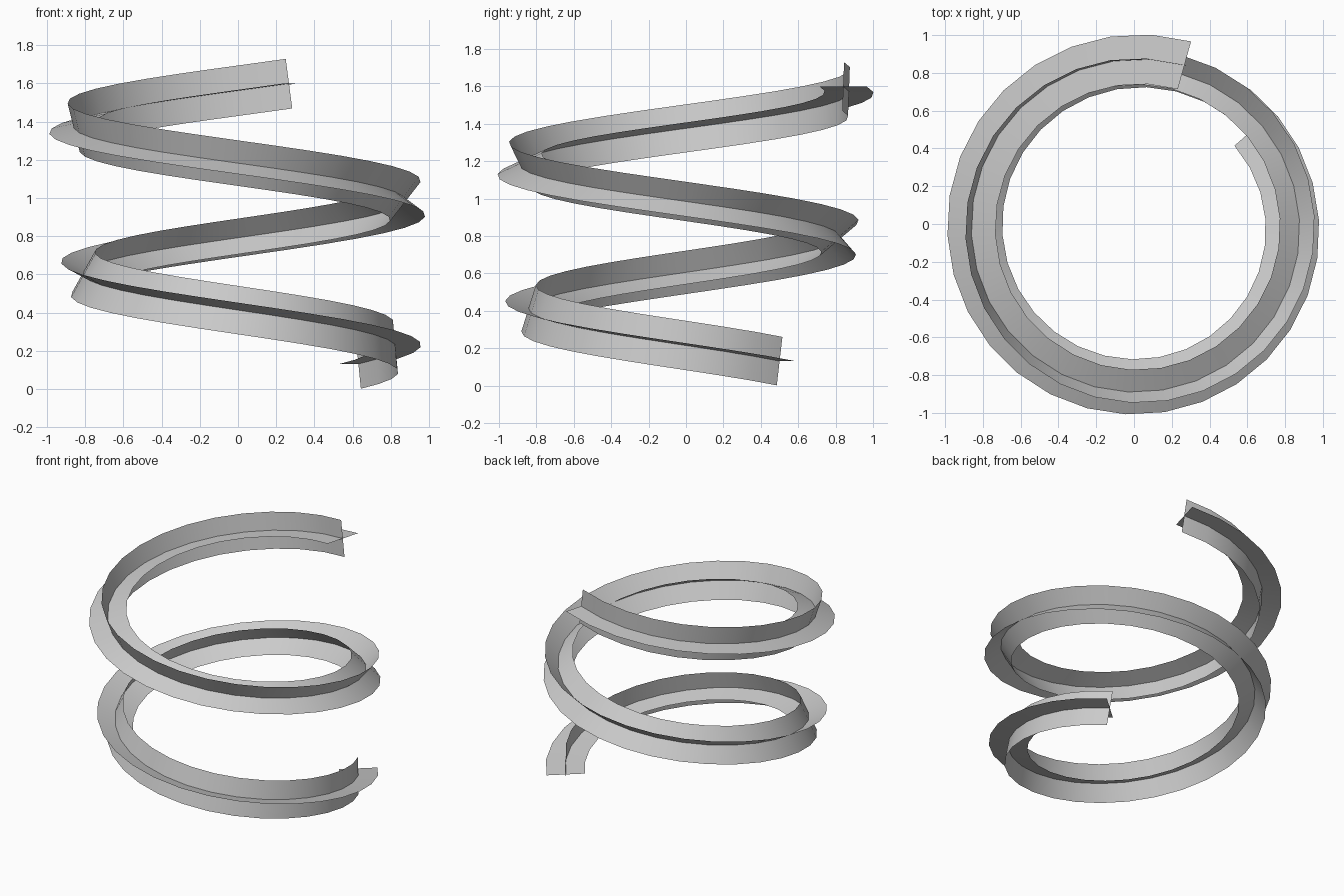
import bpy
from math import cos, sin, radians, pi
from mathutils import Vector

if "Cube" in bpy.data.objects:
    bpy.data.objects.remove(bpy.data.objects["Cube"])

STEPS = 57
START, SWEEP = radians(40.5), radians(-686.5)
R0, GROW = 0.803, 0.093
Z0, RISE = 0.131, 1.468
HALF = 0.131
CENTRE = Vector((0.02, -0.021, 0))


def spine(t):
    a, r = START + SWEEP * t, R0 + GROW * t
    return CENTRE + Vector((r * cos(a), r * sin(a), Z0 + RISE * t))


def ribbon(name, roll):
    """Flat strip swept along the spiral, rolling a quarter turn on the way."""
    verts, faces = [], []
    for i in range(STEPS + 1):
        t = i / STEPS
        a = START + SWEEP * t
        p = spine(t)
        tangent = (spine(t + 1e-3) - spine(t - 1e-3)).normalized()
        out = Vector((cos(a), sin(a), 0))
        out = (out - tangent * out.dot(tangent)).normalized()
        up = out.cross(tangent)
        if up.z < 0:
            up = -up
        phi = roll + t * pi / 2
        arm = (out * cos(phi) + up * sin(phi)) * HALF
        verts += [p - arm, p + arm]
        if i:
            k = 2 * i
            faces.append((k - 2, k - 1, k + 1, k))
    mesh = bpy.data.meshes.new(name)
    mesh.from_pydata(verts, [], faces)
    mesh.shade_smooth()
    obj = bpy.data.objects.new(name, mesh)
    bpy.context.collection.objects.link(obj)


# Two crossed strips form the cross-shaped spiral
ribbon("spiral_flat_strip", 0)
ribbon("spiral_upright_strip", pi / 2)
